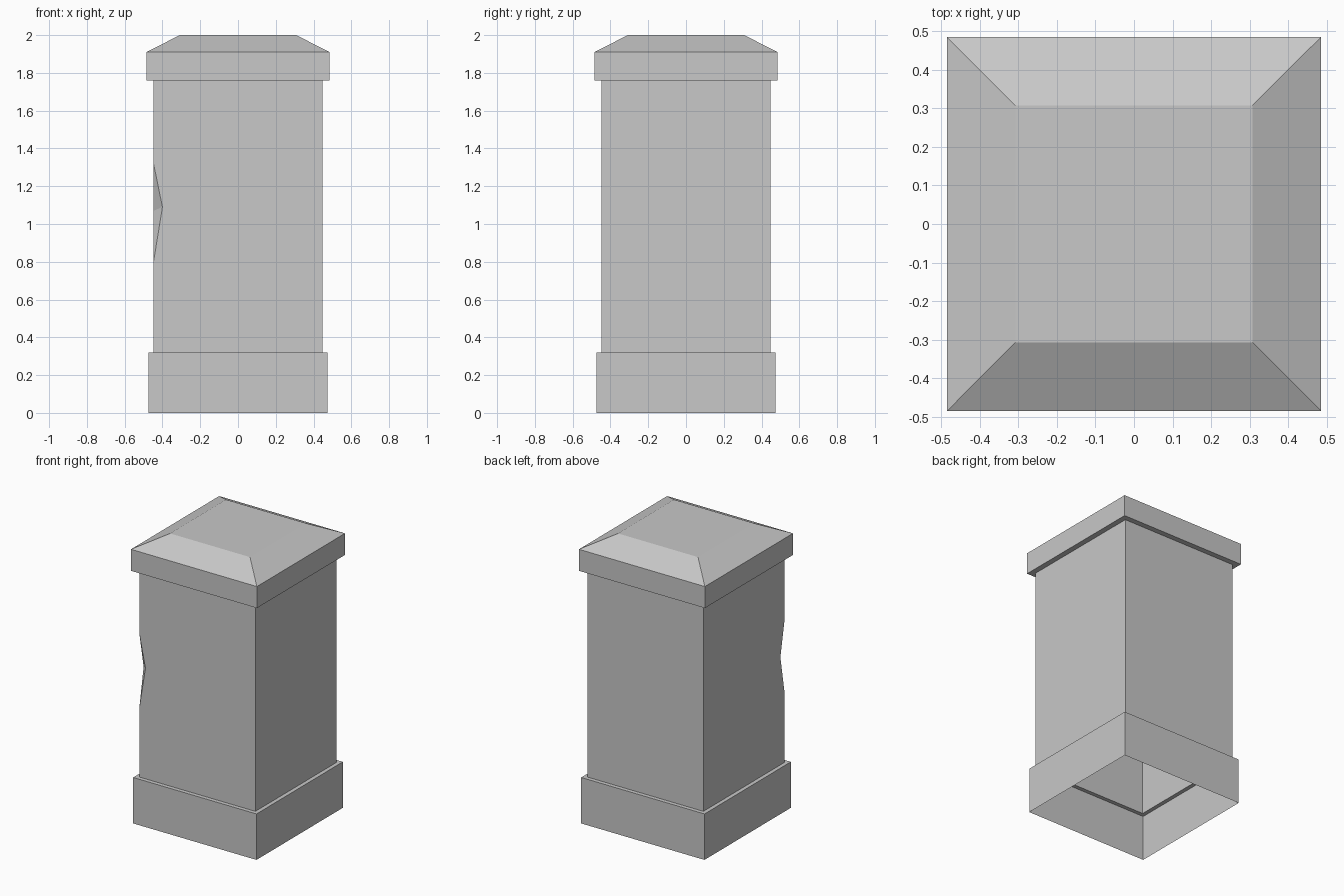
import bpy
import bmesh

default = bpy.data.objects.get("Cube")
if default:
    bpy.data.objects.remove(default, do_unlink=True)

# Single stone colour
stone = bpy.data.materials.new("stone_grey")
stone.use_nodes = True
colour = (0.58, 0.58, 0.58, 1)
stone.diffuse_color = colour
stone.node_tree.nodes["Principled BSDF"].inputs["Base Color"].default_value = colour


def finish(bm, name):
    mesh = bpy.data.meshes.new(name)
    bm.to_mesh(mesh)
    bm.free()
    mesh.materials.append(stone)
    obj = bpy.data.objects.new(name, mesh)
    bpy.context.collection.objects.link(obj)


def square(bm, half, z):
    """Four corners, counter-clockwise from the front right corner."""
    return [bm.verts.new((sx * half, sy * half, z))
            for sx, sy in ((-1, -1), (1, -1), (1, 1), (-1, 1))]


def square_shell(name, profile, closed_top=False):
    """Open shell lofted through square rings given as (half width, height)."""
    bm = bmesh.new()
    rings = [square(bm, half, z) for half, z in profile]
    for low, high in zip(rings, rings[1:]):
        for i in range(4):
            j = (i + 1) % 4
            bm.faces.new((low[i], low[j], high[j], high[i]))
    if closed_top:
        bm.faces.new(rings[-1])
    finish(bm, name)


BODY = 0.447
BASE_TOP, CAP_BOTTOM = 0.32, 1.76

# Hollow plinth with a narrow ledge, and the bevelled cap
square_shell("base", [(0.475, 0), (0.475, BASE_TOP), (BODY, BASE_TOP)])
square_shell("cap", [(BODY, CAP_BOTTOM), (0.485, CAP_BOTTOM),
                     (0.485, 1.91), (0.308, 2.0)], closed_top=True)

# Hollow shaft with a chip knocked out of one corner
bm = bmesh.new()
low = square(bm, BODY, BASE_TOP)
high = square(bm, BODY, CAP_BOTTOM)
chip_top = bm.verts.new((-BODY, -BODY, 1.32))
chip_bottom = bm.verts.new((-BODY, -BODY, 0.80))
chip_front = bm.verts.new((-0.40, -BODY, 1.09))
chip_side = bm.verts.new((-BODY, -0.40, 1.07))

for i in (1, 2):
    bm.faces.new((low[i], low[i + 1], high[i + 1], high[i]))
bm.faces.new((low[0], low[1], high[1], high[0], chip_top, chip_front, chip_bottom))
bm.faces.new((low[3], low[0], chip_bottom, chip_side, chip_top, high[0], high[3]))
bm.faces.new((chip_top, chip_side, chip_front))
bm.faces.new((chip_bottom, chip_front, chip_side))
finish(bm, "shaft")
